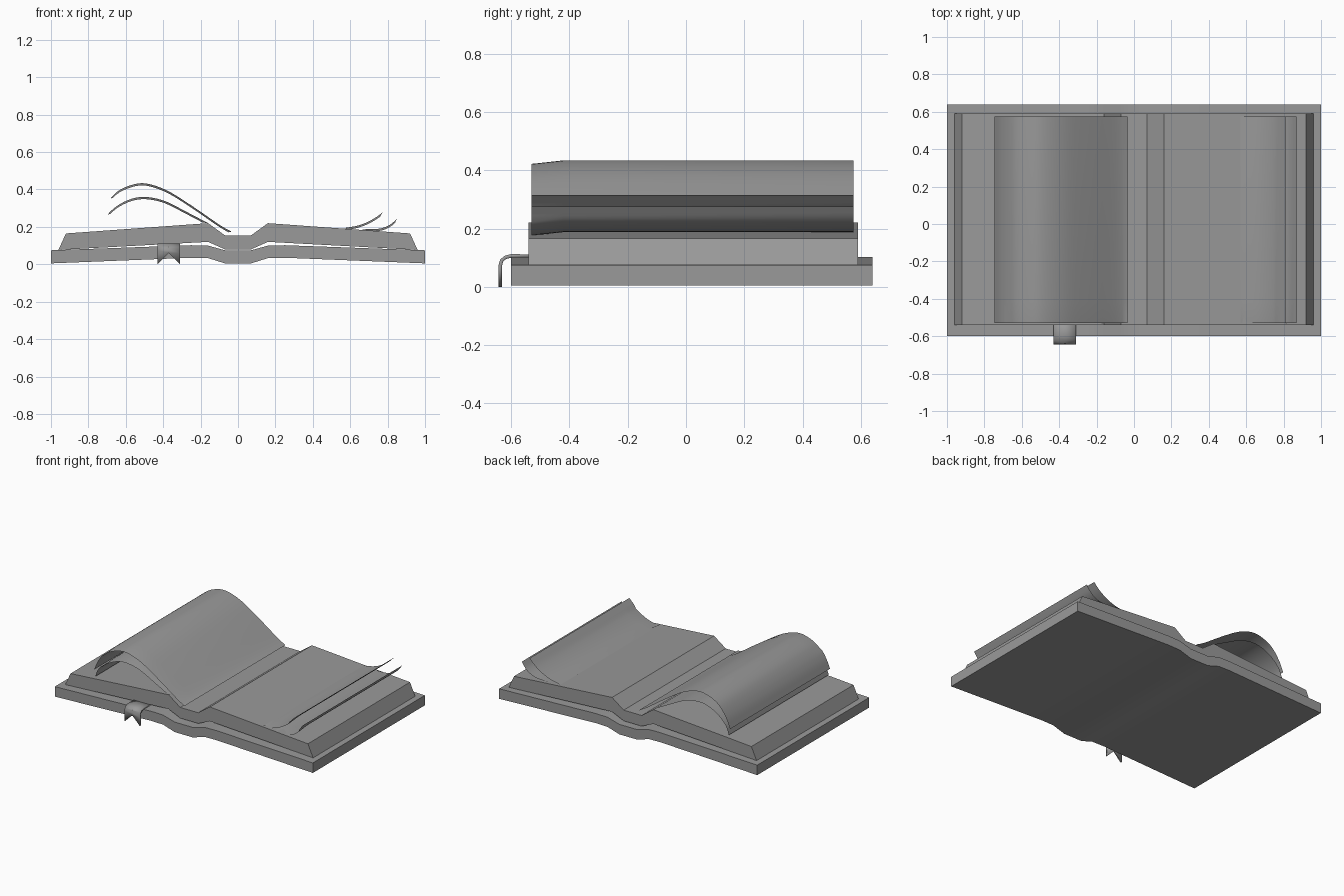
import bpy, bmesh
from mathutils import Vector

old = bpy.data.objects.get("Cube")
if old:
    bpy.data.objects.remove(old, do_unlink=True)

GREY = (0.32, 0.32, 0.32, 1)
mat = bpy.data.materials.new("plain_grey")
mat.use_nodes = True
mat.diffuse_color = GREY
mat.node_tree.nodes["Principled BSDF"].inputs["Base Color"].default_value = GREY


def finish(bm, name, angle=0.6):
    mesh = bpy.data.meshes.new(name)
    bm.to_mesh(mesh)
    bm.free()
    mesh.materials.append(mat)
    ob = bpy.data.objects.new(name, mesh)
    bpy.context.collection.objects.link(ob)
    bpy.ops.object.select_all(action='DESELECT')
    ob.select_set(True)
    bpy.context.view_layer.objects.active = ob
    bpy.ops.object.shade_smooth_by_angle(angle=angle)
    return ob


def mirrored(half):
    """Full profile from its +x half, running from left to right."""
    return [(-x, z) for x, z in reversed(half)] + half


def slab(name, top, bottom, y0, y1):
    """Solid between two profiles with matching points, extruded along y."""
    bm = bmesh.new()
    rows = [[bm.verts.new((x, y, z)) for x, z in prof]
            for prof, y in ((top, y0), (top, y1), (bottom, y1), (bottom, y0))]
    for r in range(4):
        a, b = rows[r], rows[(r + 1) % 4]
        for i in range(len(a) - 1):
            bm.faces.new((a[i], a[i + 1], b[i + 1], b[i]))
    for i in (0, -1):
        bm.faces.new([row[i] for row in rows])
    bmesh.ops.recalc_face_normals(bm, faces=bm.faces)
    return finish(bm, name, 0.4)


def smooth_path(points, steps=4):
    """Rounded path through the given points."""
    pts = [Vector(p) for p in points]
    pts = [2 * pts[0] - pts[1]] + pts + [2 * pts[-1] - pts[-2]]
    out = []
    for a, b, c, d in zip(pts, pts[1:], pts[2:], pts[3:]):
        for k in range(steps):
            t = k / steps
            out.append(0.5 * (2 * b + (c - a) * t + (2 * a - 5 * b + 4 * c - d) * t * t
                              + (3 * b - a - 3 * c + d) * t ** 3))
    return out + [pts[-2]]


def leaf(name, points):
    """Single loose sheet, its front edge sagging a little."""
    bm = bmesh.new()
    path = smooth_path(points)
    last = len(path) - 1
    rows = []
    for y, sag in ((-0.53, 0.012), (-0.42, 0), (0.575, 0)):
        rows.append([bm.verts.new((p.x, y, p.y - sag * (0 < i < 0.8 * last)))
                     for i, p in enumerate(path)])
    for a, b in zip(rows, rows[1:]):
        for i in range(last):
            bm.faces.new((a[i], a[i + 1], b[i + 1], b[i]))
    bmesh.ops.recalc_face_normals(bm, faces=bm.faces)
    return finish(bm, name)


# Cover with a sunken spine
slab("cover",
     mirrored([(0.07, 0.075), (0.16, 0.1), (0.25, 0.102), (1, 0.075)]),
     mirrored([(0.07, 0.005), (0.16, 0.033), (0.25, 0.035), (1, 0.005)]), -0.6, 0.64)

# Page block, sloping at its outer edges
slab("page_block",
     mirrored([(0.07, 0.155), (0.16, 0.22), (0.92, 0.165)]),
     mirrored([(0.07, 0.08), (0.16, 0.12), (0.96, 0.077)]), -0.54, 0.59)

# Loose leaves: two arched on one side, two curling up on the other
leaf("upper_turning_leaf", [(-0.035, 0.175), (-0.1, 0.212), (-0.25, 0.315), (-0.38, 0.395),
                            (-0.49, 0.432), (-0.57, 0.424), (-0.65, 0.385), (-0.71, 0.31), (-0.745, 0.235)])
leaf("lower_turning_leaf", [(-0.16, 0.22), (-0.28, 0.283), (-0.39, 0.338), (-0.49, 0.36),
                            (-0.57, 0.35), (-0.65, 0.31), (-0.71, 0.25), (-0.735, 0.19)])
leaf("upper_curled_leaf", [(0.57, 0.194), (0.64, 0.207), (0.7, 0.23), (0.76, 0.267), (0.81, 0.315)])
leaf("lower_curled_leaf", [(0.66, 0.187), (0.75, 0.19), (0.8, 0.205), (0.84, 0.234), (0.87, 0.275)])

# Ribbon bookmark with a notched tail
bm = bmesh.new()
rows = []
for y, z in [(-0.5, 0.105), (-0.6, 0.106), (-0.62, 0.101), (-0.633, 0.09), (-0.637, 0.075), (-0.638, 0.06)]:
    rows.append([bm.verts.new((x, y, z)) for x in (-0.43, -0.37, -0.31)])
for a, b in zip(rows, rows[1:]):
    for i in range(2):
        bm.faces.new((a[i], b[i], b[i + 1], a[i + 1]))
end = rows[-1]
for side in (0, 2):
    tip = bm.verts.new((end[side].co.x, -0.638, 0))
    bm.faces.new((end[side], tip, end[1]))
bmesh.ops.recalc_face_normals(bm, faces=bm.faces)
ribbon = finish(bm, "ribbon_bookmark")
solid = ribbon.modifiers.new("thickness", 'SOLIDIFY')
solid.thickness = 0.012
solid.offset = 0
